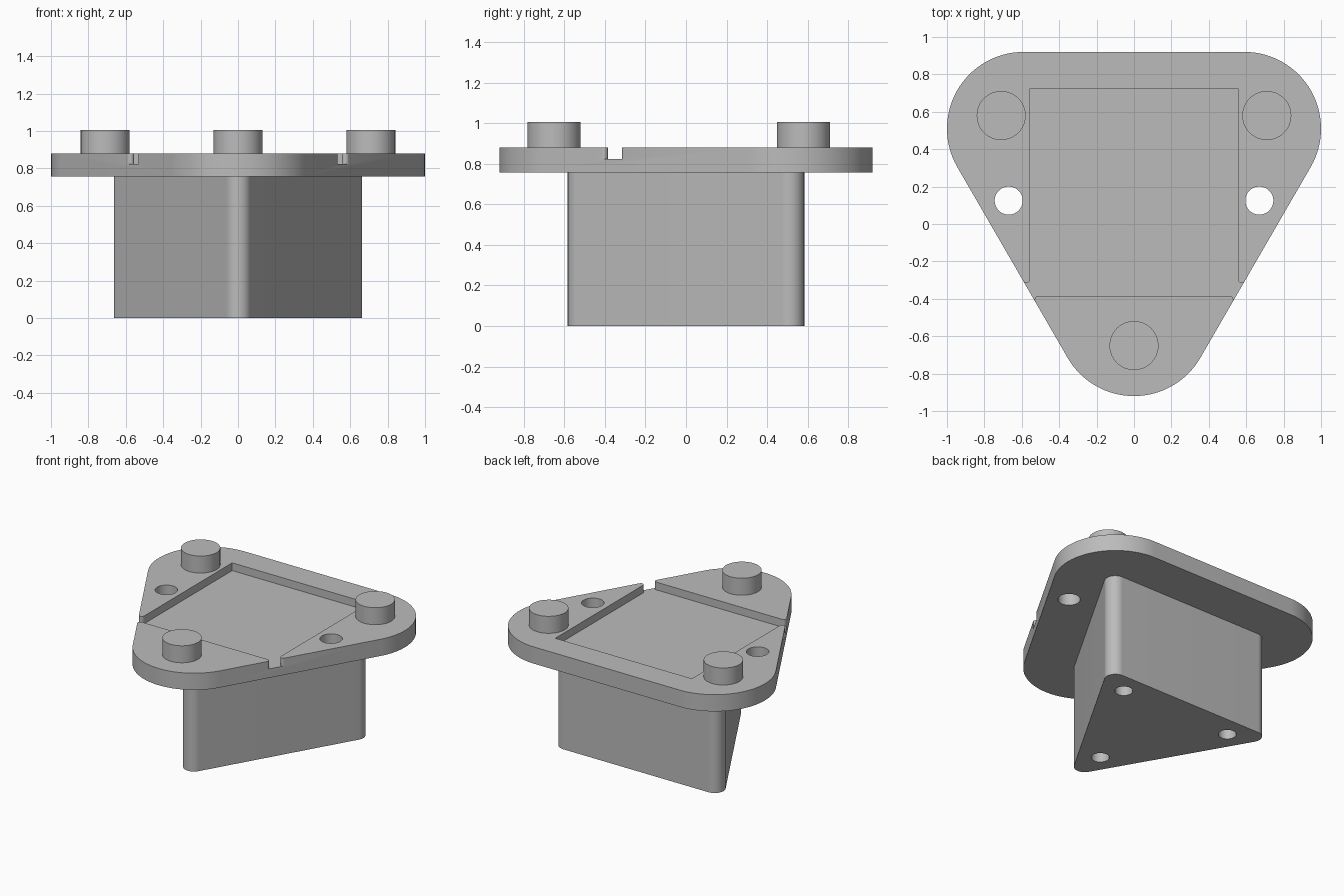
import bpy
import bmesh
from math import sin, cos, radians, sqrt

cube = bpy.data.objects.get("Cube")
if cube:
    bpy.data.objects.remove(cube, do_unlink=True)

# Single plain material
GREY = (0.5, 0.5, 0.5, 1.0)
grey = bpy.data.materials.new("plain grey")
grey.use_nodes = True
grey.diffuse_color = GREY
grey.node_tree.nodes["Principled BSDF"].inputs["Base Color"].default_value = GREY

# Shared layout: rounded triangle corner centres and heights
HALF, REACH = 0.59, 0.51
PLATE_R, BLOCK_R = 0.41, 0.073
PLATE_Z, FLOOR_Z, TOP_Z, PIN_Z = 0.757, 0.823, 0.88, 1.005


def arc(cx, cy, r, start, end, steps):
    angles = [radians(start + (end - start) * i / steps) for i in range(steps + 1)]
    return [(cx + r * cos(a), cy + r * sin(a)) for a in angles]


def rounded_triangle(r):
    return (arc(0, -REACH, r, 210, 330, 32)
            + arc(HALF, REACH, r, -30, 90, 32)
            + arc(-HALF, REACH, r, 90, 210, 32))


def circle(cx, cy, r):
    return arc(cx, cy, r, 0, 360, 64)[:-1]


def prism(name, outline, z0, z1):
    bm = bmesh.new()
    face = bm.faces.new([bm.verts.new((x, y, z0)) for x, y in outline])
    top = bmesh.ops.extrude_face_region(bm, geom=[face])["geom"]
    bmesh.ops.translate(bm, vec=(0, 0, z1 - z0),
                        verts=[v for v in top if isinstance(v, bmesh.types.BMVert)])
    bmesh.ops.recalc_face_normals(bm, faces=bm.faces)
    mesh = bpy.data.meshes.new(name)
    bm.to_mesh(mesh)
    bm.free()
    mesh.materials.append(grey)
    obj = bpy.data.objects.new(name, mesh)
    bpy.context.collection.objects.link(obj)
    return obj


def select(obj):
    bpy.ops.object.select_all(action="DESELECT")
    obj.select_set(True)
    bpy.context.view_layer.objects.active = obj


def cut(obj, cutters):
    select(obj)
    for cutter in cutters:
        mod = obj.modifiers.new("cut", "BOOLEAN")
        mod.operation = "DIFFERENCE"
        mod.solver = "EXACT"
        mod.object = cutter
        bpy.ops.object.modifier_apply(modifier=mod.name)
        bpy.data.objects.remove(cutter, do_unlink=True)


def smooth(obj):
    select(obj)
    bpy.ops.object.shade_smooth_by_angle(angle=radians(30))


# Pocket outline, with side notches whose mouths have small rounded lips
WALL_X, FRONT_Y, BACK_Y, LIP = 0.555, -0.385, 0.725, 0.02
lower_y = FRONT_Y - LIP
edge_x = PLATE_R * cos(radians(30)) + (lower_y + REACH + PLATE_R / 2) / sqrt(3)
lower_x = edge_x - LIP / cos(radians(30))
right_half = ([(WALL_X, BACK_Y)]
              + arc(WALL_X + LIP, -0.295, LIP, 180, 325, 10)
              + [(0.72, -0.39), (0.64, -0.48)]
              + arc(lower_x, lower_y, LIP, -25, 90, 10))
pocket_outline = right_half + [(-x, y) for x, y in reversed(right_half)]

# Mounting plate with pocket and two through holes
plate = prism("mounting_plate", rounded_triangle(PLATE_R), PLATE_Z, TOP_Z)
cut(plate, [prism("pocket_cutter", pocket_outline, FLOOR_Z, TOP_Z + 0.1)]
    + [prism("hole_cutter", circle(s * 0.67, 0.125, 0.075), 0.7, 0.95) for s in (-1, 1)])
smooth(plate)

# Triangular block with three blind holes in its underside
block = prism("triangular_block", rounded_triangle(BLOCK_R), 0, PLATE_Z + 0.01)
cut(block, [prism("screw_hole_cutter", circle(x, y, 0.06), -0.1, 0.35)
            for x, y in ((0, -0.35), (0.45, 0.43), (-0.45, 0.43))])
smooth(block)

# Three round pins on the plate corners
for name, x, y in (("front_pin", 0, -0.65), ("left_pin", 0.71, 0.58), ("right_pin", -0.71, 0.58)):
    smooth(prism(name, circle(x, y, 0.131), TOP_Z - 0.01, PIN_Z))
